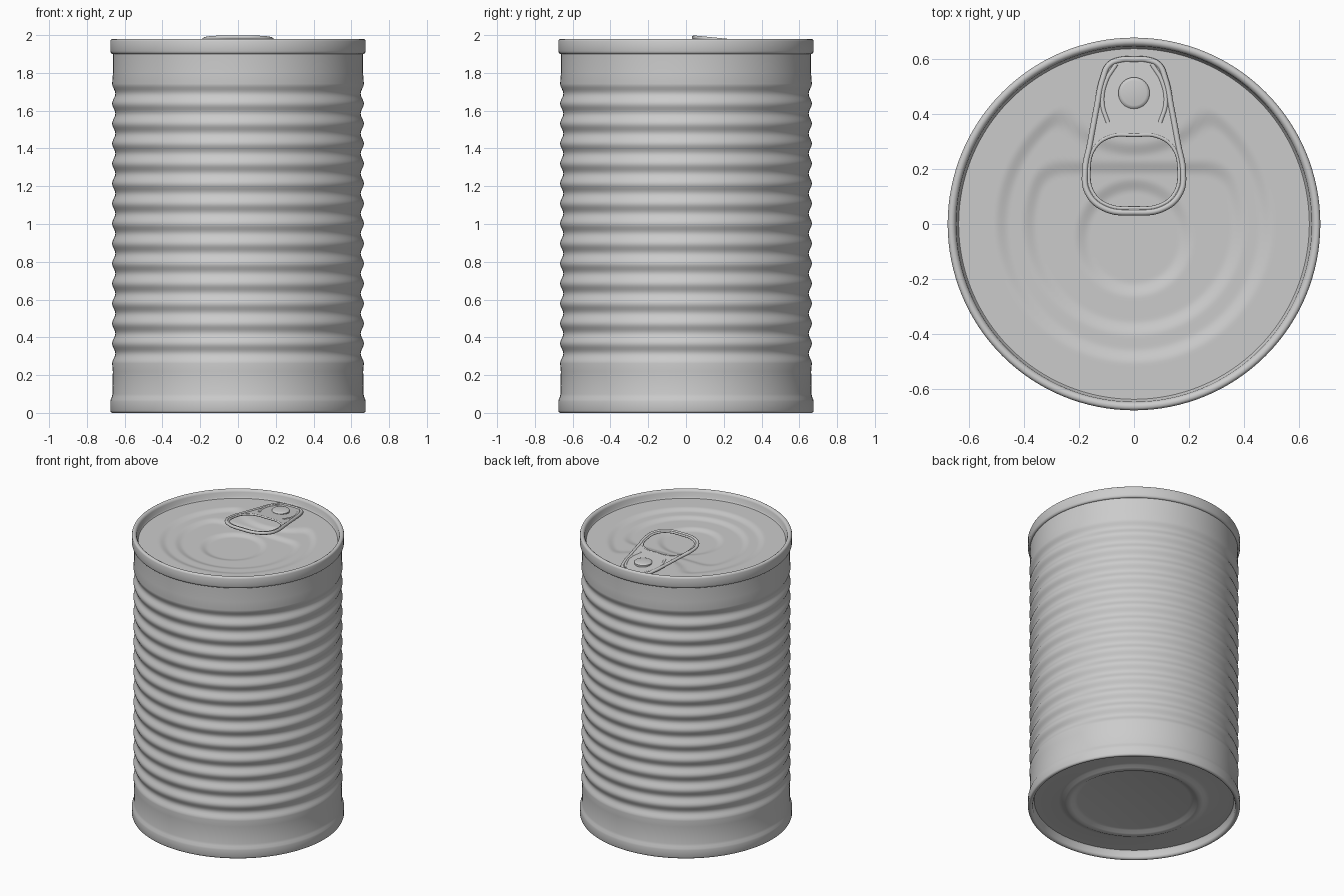
import bpy, bmesh
from math import sin, cos, pi, hypot, atan

if "Cube" in bpy.data.objects:
    bpy.data.objects.remove(bpy.data.objects["Cube"])

SEG = 128


def finish(name, bm, angle=40):
    bmesh.ops.recalc_face_normals(bm, faces=bm.faces)
    me = bpy.data.meshes.new(name)
    bm.to_mesh(me)
    bm.free()
    ob = bpy.data.objects.new(name, me)
    bpy.context.collection.objects.link(ob)
    smooth(ob, angle)
    return ob


def smooth(ob, angle=40):
    bpy.ops.object.select_all(action='DESELECT')
    ob.select_set(True)
    bpy.context.view_layer.objects.active = ob
    if ob.type == 'CURVE':
        bpy.ops.object.convert(target='MESH')
    bpy.ops.object.shade_smooth_by_angle(angle=angle * pi / 180)


def lathe(name, profile, seg=SEG, height=None):
    """Spin (r, z) points about z; a point with r = 0 becomes a pole."""
    bm = bmesh.new()
    rings = []
    for r, z in profile:
        n = 1 if r == 0 else seg
        ring = []
        for i in range(n):
            x, y = r * cos(2 * pi * i / seg), r * sin(2 * pi * i / seg)
            ring.append(bm.verts.new((x, y, height(x, y) if height else z)))
        rings.append(ring)
    for a, b in zip(rings, rings[1:]):
        for i in range(seg):
            j = (i + 1) % seg
            if len(b) == 1:
                bm.faces.new((a[i], a[j], b[0]))
            elif len(a) == 1:
                bm.faces.new((a[0], b[j], b[i]))
            else:
                bm.faces.new((a[i], a[j], b[j], b[i]))
    return finish(name, bm)


# Can wall: top seam, corrugations, bottom seam and recessed base
LID = 1.925
profile = [(0.636, LID), (0.643, 1.935), (0.645, 1.965), (0.650, 1.975), (0.658, 1.98),
           (0.667, 1.98), (0.673, 1.976), (0.676, 1.968), (0.676, 1.915), (0.673, 1.905),
           (0.666, 1.90), (0.662, 1.90), (0.662, 1.80)]
TOP, PITCH, GROOVES, STEPS = 1.743, 0.1058, 14, 10
for k in range(GROOVES * STEPS + 1):
    t = k / STEPS
    profile.append((0.658 + 0.0085 * cos(2 * pi * t), TOP - PITCH * t))
profile += [(0.663, 0.22), (0.664, 0.10), (0.668, 0.085), (0.674, 0.07), (0.676, 0.06),
            (0.676, 0.012), (0.673, 0.004), (0.667, 0), (0.658, 0), (0.650, 0.005),
            (0.645, 0.015), (0.643, 0.045), (0.636, 0.055), (0.48, 0.055), (0.46, 0.052),
            (0.44, 0.042), (0.42, 0.037), (0.40, 0.042), (0.38, 0.054), (0.36, 0.058),
            (0, 0.058)]
lathe("can_body", profile)


# Lid panel: three nested pressed steps
def smax(a, b, k):
    h = max(k - abs(a - b), 0) / k
    return max(a, b) + h * h * k / 4


def step(d, w=0.028):
    t = min(max((w - d) / (2 * w), 0), 1)
    return t * t * (3 - 2 * t)


def lid_height(x, y):
    r = hypot(x, y)
    outer = smax(r - 0.48, 0.33 - hypot(x, y - 0.60), 0.06)
    middle = smax(r - 0.38, y - 0.205, 0.06)
    inner = hypot(x, y + 0.05) - 0.19
    return LID - 0.012 * (step(outer) + step(middle) + step(inner))


N = 70
lathe("lid_panel", [(0.636 * (1 - i / N), 0) for i in range(N + 1)], SEG, lid_height)


# Pull tab, tilted up toward the middle of the lid
def tab_curve(name, loops, closed=True, bevel=0.0, extrude=0.0, z=0.0):
    cu = bpy.data.curves.new(name, 'CURVE')
    filled = extrude > 0
    cu.dimensions = '2D' if filled else '3D'
    cu.fill_mode = 'BOTH' if filled else 'FULL'
    cu.extrude, cu.bevel_depth, cu.bevel_resolution = extrude, bevel, 3
    cu.use_fill_caps = True
    cu.resolution_u = 8
    for pts in loops:
        sp = cu.splines.new('BEZIER')
        sp.bezier_points.add(len(pts) - 1)
        for bp, (x, y) in zip(sp.bezier_points, pts):
            bp.co = (x, y, 0)
            bp.handle_left_type = bp.handle_right_type = 'AUTO'
        sp.use_cyclic_u = closed
    ob = bpy.data.objects.new(name, cu)
    bpy.context.collection.objects.link(ob)
    ob.location = (0, 0, 1.992 + z)
    ob.rotation_euler = (-atan(0.1), 0, 0)
    smooth(ob)
    return ob


def mirrored(half):
    return half + [(-x, y) for x, y in reversed(half) if x]


edge = mirrored([(0, 0.042), (0.11, 0.058), (0.168, 0.115), (0.178, 0.19), (0.160, 0.29),
                 (0.136, 0.42), (0.113, 0.53), (0.090, 0.58), (0.050, 0.598), (0, 0.60)])
hole = mirrored([(0, 0.324), (0.09, 0.318), (0.145, 0.275), (0.164, 0.19), (0.150, 0.115),
                 (0.10, 0.07), (0, 0.058)])
ridge = [(0.095, 0.37), (0.115, 0.44), (0.102, 0.52), (0.065, 0.582)]
tab_curve("tab_plate", [edge, hole], extrude=0.005)
tab_curve("tab_outer_rim", [edge], bevel=0.011)
tab_curve("tab_hole_rim", [hole], bevel=0.007)
tab_curve("tab_ridges", [ridge, [(-x, y) for x, y in ridge]], closed=False, bevel=0.009)

# Rivet holding the tab
rivet = lathe("tab_rivet", [(0.075, LID - 0.01), (0.057, LID), (0.057, 1.957), (0.052, 1.962),
                            (0.045, 1.964), (0, 1.965)], 40)
rivet.location = (0, 0.475, 0)
